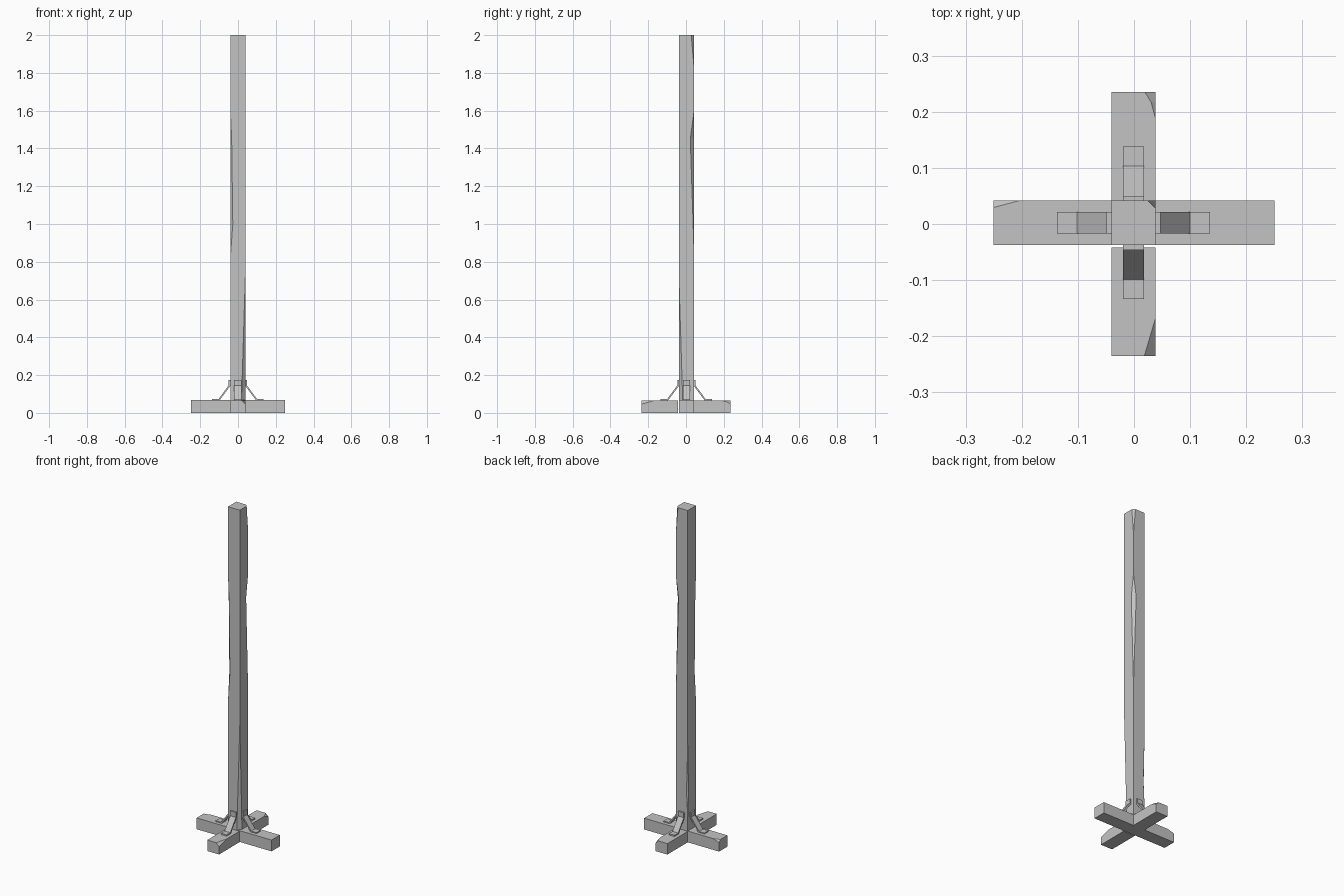
import bpy
import bmesh
from math import radians
from mathutils import Matrix

cube = bpy.data.objects.get("Cube")
if cube:
    bpy.data.objects.remove(cube, do_unlink=True)

grey = bpy.data.materials.new("plain grey")
grey.use_nodes = True
grey.diffuse_color = (0.55, 0.55, 0.55, 1)
grey.node_tree.nodes["Principled BSDF"].inputs["Base Color"].default_value = grey.diffuse_color

CX, CY = -0.001, 0.002   # the post stands slightly off centre
H = 0.0395               # half thickness of the post and beams
CORNERS = ((1, 1), (-1, 1), (-1, -1), (1, -1))


def finish(name, bm, matrix):
    bmesh.ops.remove_doubles(bm, verts=bm.verts, dist=0.0001)
    bmesh.ops.recalc_face_normals(bm, faces=bm.faces)
    bm.transform(matrix)
    mesh = bpy.data.meshes.new(name)
    bm.to_mesh(mesh)
    bm.free()
    mesh.materials.append(grey)
    obj = bpy.data.objects.new(name, mesh)
    bpy.context.collection.objects.link(obj)


def chipped_beam(name, half_u, half_v, length, chips, matrix):
    """Beam along local z; chips maps a corner index to (position, depth) pairs."""
    stops = sorted({0, length} | {p for path in chips.values() for p, d in path})

    def depth(corner, t):
        path = chips.get(corner, [])
        for (p0, d0), (p1, d1) in zip(path, path[1:]):
            if p0 <= t <= p1:
                return d0 + (d1 - d0) * (t - p0) / (p1 - p0)
        return 0

    bm = bmesh.new()
    rings = []
    for t in stops:
        ring = []
        for i, (u, v) in enumerate(CORNERS):
            d = depth(i, t)
            pair = [(u * half_u, v * (half_v - d), t), (u * (half_u - d), v * half_v, t)]
            ring += [bm.verts.new(p) for p in (pair if u * v > 0 else pair[::-1])]
        rings.append(ring)
    for a, b in zip(rings, rings[1:]):
        for i in range(8):
            j = (i + 1) % 8
            bm.faces.new((a[i], a[j], b[j], b[i]))
    bm.faces.new(rings[0][::-1])
    bm.faces.new(rings[-1])
    finish(name, bm, matrix)


# Tall post with worn corners
chipped_beam("post", H, H, 2.0, {
    0: [(0.88, 0), (1.45, 0.019), (1.59, 0), (1.84, 0), (2.0, 0.014)],
    1: [(0.15, 0), (0.3, 0.008), (0.6, 0)],
    2: [(0.82, 0), (1.0, 0.013), (1.45, 0.007), (1.6, 0)],
    3: [(0, 0.019), (0.1, 0.019), (0.72, 0)],
}, Matrix.Translation((CX, CY, 0)))


def along(angle, x, y, z):
    """Local z runs outwards level, local x sideways, local y up."""
    return (Matrix.Translation((x, y, z)) @ Matrix.Rotation(radians(angle), 4, "Z")
            @ Matrix.Rotation(radians(90), 4, "X"))


# Crossed feet: one full beam and two shorter arms butted against it
chipped_beam("cross_beam", H, 0.034, 0.5, {1: [(0.455, 0), (0.5, 0.012)]},
             along(-90, 0.25, CY, 0.034))
ARM = 0.235 - H
chipped_beam("front_arm", H, 0.033, ARM - CY,
             {0: [(ARM - 0.07, 0), (ARM - CY, 0.02)]},
             along(0, CX, CY - H, 0.033)
             @ Matrix.Translation((0, 0, 2 * CY)))
chipped_beam("back_arm", H, 0.033, ARM - CY,
             {1: [(ARM - 0.05, 0), (ARM - 0.02, 0.008), (ARM - CY, 0.019)]},
             along(180, CX, CY + H, 0.033))

# Bent metal straps bracing the post on all four sides
PROFILE = ((H, 0.175), (0.048, 0.175), (0.048, 0.146), (0.101, 0.074),
           (0.136, 0.074), (0.136, 0.066), (0.097, 0.066), (H, 0.143))
for side, angle in (("left", 0), ("back", 90), ("right", 180), ("front", 270)):
    bm = bmesh.new()
    face = bm.faces.new([bm.verts.new((r, -0.019, z)) for r, z in PROFILE])
    out = bmesh.ops.extrude_face_region(bm, geom=[face])["geom"]
    moved = [v for v in out if isinstance(v, bmesh.types.BMVert)]
    bmesh.ops.translate(bm, verts=moved, vec=(0, 0.038, 0))
    finish(side + "_strap", bm, Matrix.Translation((CX, CY, 0))
           @ Matrix.Rotation(radians(angle), 4, "Z"))
